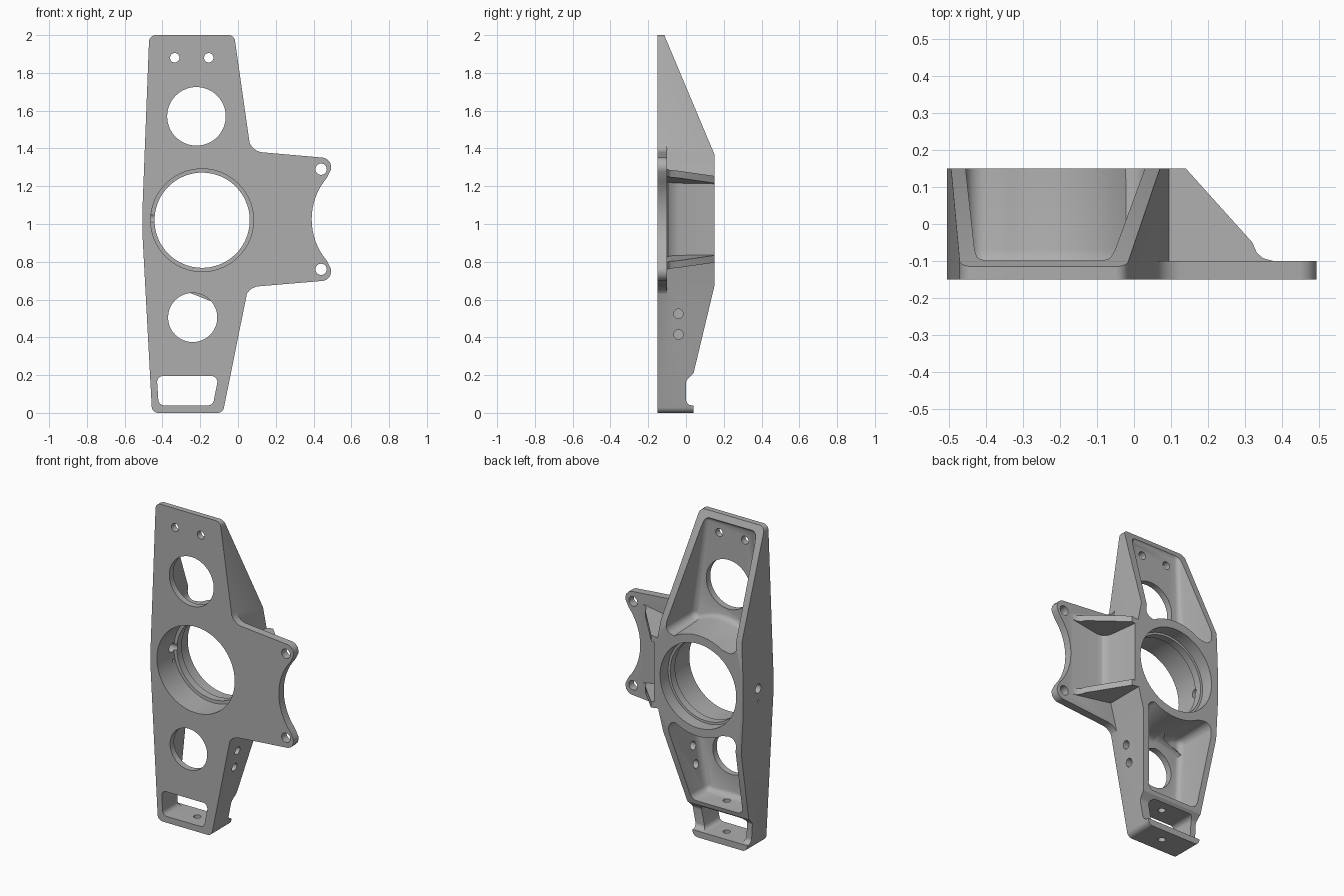
import bpy, bmesh, math
from mathutils import Vector

if "Cube" in bpy.data.objects:
    bpy.data.objects.remove(bpy.data.objects["Cube"])

metal = bpy.data.materials.new("machined_grey")
metal.use_nodes = True
GREY = (0.42, 0.42, 0.42, 1)
metal.diffuse_color = GREY
metal.node_tree.nodes["Principled BSDF"].inputs["Base Color"].default_value = GREY

MID = 1.025          # height of the ear's mirror line
BX, BZ = -0.19, 1.02  # bore centre


def rounded(pts, steps=6):
    """Round every corner given as (u, v, radius)."""
    out = []
    for i, p in enumerate(pts):
        c = Vector(p[:2])
        if len(p) < 3:
            out.append(c)
            continue
        a = (Vector(pts[i - 1][:2]) - c).normalized()
        b = (Vector(pts[(i + 1) % len(pts)][:2]) - c).normalized()
        half = a.angle(b) / 2
        r = p[2]
        centre = c + (a + b).normalized() * (r / math.sin(half))
        s = c + a * (r / math.tan(half)) - centre
        e = c + b * (r / math.tan(half)) - centre
        for k in range(steps + 1):
            t = k / steps
            out.append(centre + (s * (1 - t) + e * t).normalized() * r)
    return out


def inset(pts, d):
    """Move a clockwise outline inward by d."""
    out = []
    for i, p in enumerate(pts):
        a = (p - pts[i - 1]).normalized()
        b = (pts[(i + 1) % len(pts)] - p).normalized()
        na, nb = Vector((a.y, -a.x)), Vector((b.y, -b.x))
        out.append(p + (na + nb) * (d / (1 + na.dot(nb))))
    return out


def loft(name, levels, axis, warp=Vector):
    """Solid through outlines [(depth, points)] stacked along an axis."""
    place = {"x": lambda u, v, d: (d, u, v),
             "y": lambda u, v, d: (u, d, v),
             "z": lambda u, v, d: (u, v, d)}[axis]
    bm = bmesh.new()
    rings = [[bm.verts.new(warp(place(p[0], p[1], d))) for p in pts] for d, pts in levels]
    for lo, hi in zip(rings, rings[1:]):
        for i in range(len(lo)):
            bm.faces.new((lo[i - 1], lo[i], hi[i], hi[i - 1]))
    bm.faces.new(rings[0])
    bm.faces.new(rings[-1])
    bmesh.ops.recalc_face_normals(bm, faces=bm.faces)
    if bm.calc_volume(signed=True) < 0:
        bmesh.ops.reverse_faces(bm, faces=bm.faces)
    me = bpy.data.meshes.new(name)
    bm.to_mesh(me)
    bm.free()
    me.materials.append(metal)
    ob = bpy.data.objects.new(name, me)
    bpy.context.collection.objects.link(ob)
    return ob


def prism(name, pts, axis, lo, hi, warp=Vector):
    return loft(name, [(lo, pts), (hi, pts)], axis, warp)


def arc(cu, cv, r, a0, a1, n):
    return [(cu + r * math.cos(math.radians(a0 + (a1 - a0) * k / n)),
             cv + r * math.sin(math.radians(a0 + (a1 - a0) * k / n))) for k in range(n + 1)]


def circle(cu, cv, r, n):
    return arc(cu, cv, r, 0, 360, n)[:-1]


def combine(target, tool, op):
    mod = target.modifiers.new(op, "BOOLEAN")
    mod.operation, mod.object, mod.solver = op, tool, "MANIFOLD"
    bpy.context.view_layer.objects.active = target
    bpy.ops.object.modifier_apply(modifier=mod.name)
    bpy.data.objects.remove(tool)


# Upright body, left overlong in y and trimmed below
front = rounded([(-0.47, 2, 0.035), (-0.02, 2, 0.035), (0.07, 1.37), (0.11, 1.17),
                 (0.11, 0.88), (0.055, 0.67), (-0.08, 0, 0.035), (-0.455, 0, 0.035),
                 (-0.505, 0.93), (-0.505, 1.1)])
upright = prism("upright", front, "y", -0.2, 0.2)

# Mounting ear with two lugs and a scooped edge
ear = [(-0.1, 1.6), (0.033, 1.6), (0.067, 1.385, 0.08), (0.523, 1.345, 0.05)]
ear += arc(0.73, MID, 0.34, 140, 220, 16)
ear += [(0.523, 2 * MID - 1.345, 0.05), (0.05, 0.665, 0.08), (0.003, 0.45), (-0.1, 0.45)]
combine(upright, prism("ear", rounded(ear), "y", -0.21, -0.10), "UNION")

# Housing wall with a swept foot, between the ribs
foot = [(-0.05, 0.21), (0.112, 0.21), (0.138, -0.04), (0.148, -0.07), (0.165, -0.09),
        (0.2, -0.102), (0.2, -0.12), (-0.05, -0.12)]
combine(upright, prism("housing_wall", foot, "z", 0.82, 1.23), "UNION")

# Two splayed triangular ribs
edge = [(0.02, 0.22), (0.077, 0.22), (0.32, -0.05), (0.332, -0.078), (0.35, -0.093),
        (0.385, -0.102), (0.385, -0.13), (0.02, -0.13)]
for s in (1, -1):
    rib = prism("rib", edge, "z", 0.185, 0.223,
                lambda p: Vector((p[0], p[1], MID + s * (p[2] + 0.16 * (p[0] - 0.1)))))
    combine(upright, rib, "UNION")

# Trim the flat front and the tapered back with its bottom notch
flat = [(-0.4, -0.2), (-0.15, -0.2), (-0.15, 2.2), (-0.4, 2.2)]
combine(upright, prism("front_trim", flat, "x", -1, 1), "DIFFERENCE")
taper = rounded([(0.04, -0.1), (0.04, 0.04), (0, 0.04, 0.03), (0, 0.17, 0.03),
                 (0.04, 0.21), (0.15, 0.67), (0.15, 1.37), (-0.115, 2), (-0.136, 2.05),
                 (0.4, 2.05), (0.4, -0.1)])
combine(upright, prism("back_trim", taper, "x", -1, 1), "DIFFERENCE")

# Drafted back pockets with soft floors, curved around the bore
upper = [(-0.44, 1.985, 0.05), (-0.052, 1.985, 0.05), (0.043, 1.30, 0.05)]
upper += arc(BX, BZ, 0.315, 58, 122, 10) + [(-0.462, 1.27, 0.05)]
lower = [(-0.46, 0.77, 0.05)] + arc(BX, BZ, 0.315, 238, 302, 10)
lower += [(0.035, 0.77, 0.05), (-0.066, 0.225, 0.05), (-0.437, 0.225, 0.05)]
for name, pts in (("upper_pocket", upper), ("lower_pocket", lower)):
    shape = rounded(pts)
    levels = [(y, inset(shape, d)) for y, d in
              ((0.25, 0), (-0.07, 0.012), (-0.09, 0.017), (-0.103, 0.026), (-0.11, 0.04))]
    combine(upright, loft(name, levels, "y"), "DIFFERENCE")

# Bottom window
window = rounded([(-0.43, 0.195, 0.03), (-0.103, 0.195, 0.03), (-0.133, 0.04, 0.03),
                  (-0.42, 0.04, 0.03)])
combine(upright, prism("window", window, "y", -0.3, 0.3), "DIFFERENCE")

# Stepped bore with an inner lip
bore = [(y, circle(BX, BZ, r, 96)) for y, r in
        ((-0.3, 0.272), (0.02, 0.272), (0.021, 0.252), (0.069, 0.252), (0.07, 0.266),
         (0.3, 0.266))]
combine(upright, loft("bore", bore, "y"), "DIFFERENCE")

# Round openings: (u, v, radius, sides), axis, from, to
holes = [
    ((-0.22, 1.57, 0.155, 64), "y", -0.3, 0.3),
    ((-0.24, 0.505, 0.13, 64), "y", -0.3, 0.3),
    ((-0.335, 1.88, 0.025, 24), "y", -0.3, 0.3),
    ((-0.155, 1.88, 0.025, 24), "y", -0.3, 0.3),
    ((0.44, 1.29, 0.03, 24), "y", -0.3, 0.3),
    ((0.44, 0.76, 0.03, 24), "y", -0.3, 0.3),
    ((-0.04, 0.525, 0.025, 24), "x", -0.1, 0.2),
    ((-0.04, 0.415, 0.025, 24), "x", -0.1, 0.2),
    ((0.0, 1.03, 0.028, 24), "x", -0.6, -0.3),
    ((0.0, 0.95, 0.009, 16), "x", -0.6, -0.3),
    ((-0.25, -0.05, 0.022, 24), "z", -0.1, 0.3),
]
for shape, axis, lo, hi in holes:
    combine(upright, prism("hole", circle(*shape), axis, lo, hi), "DIFFERENCE")

# Smooth curved walls, crisp machined edges
bpy.ops.object.select_all(action="DESELECT")
upright.select_set(True)
bpy.context.view_layer.objects.active = upright
bpy.ops.object.shade_smooth_by_angle(angle=math.radians(30))
